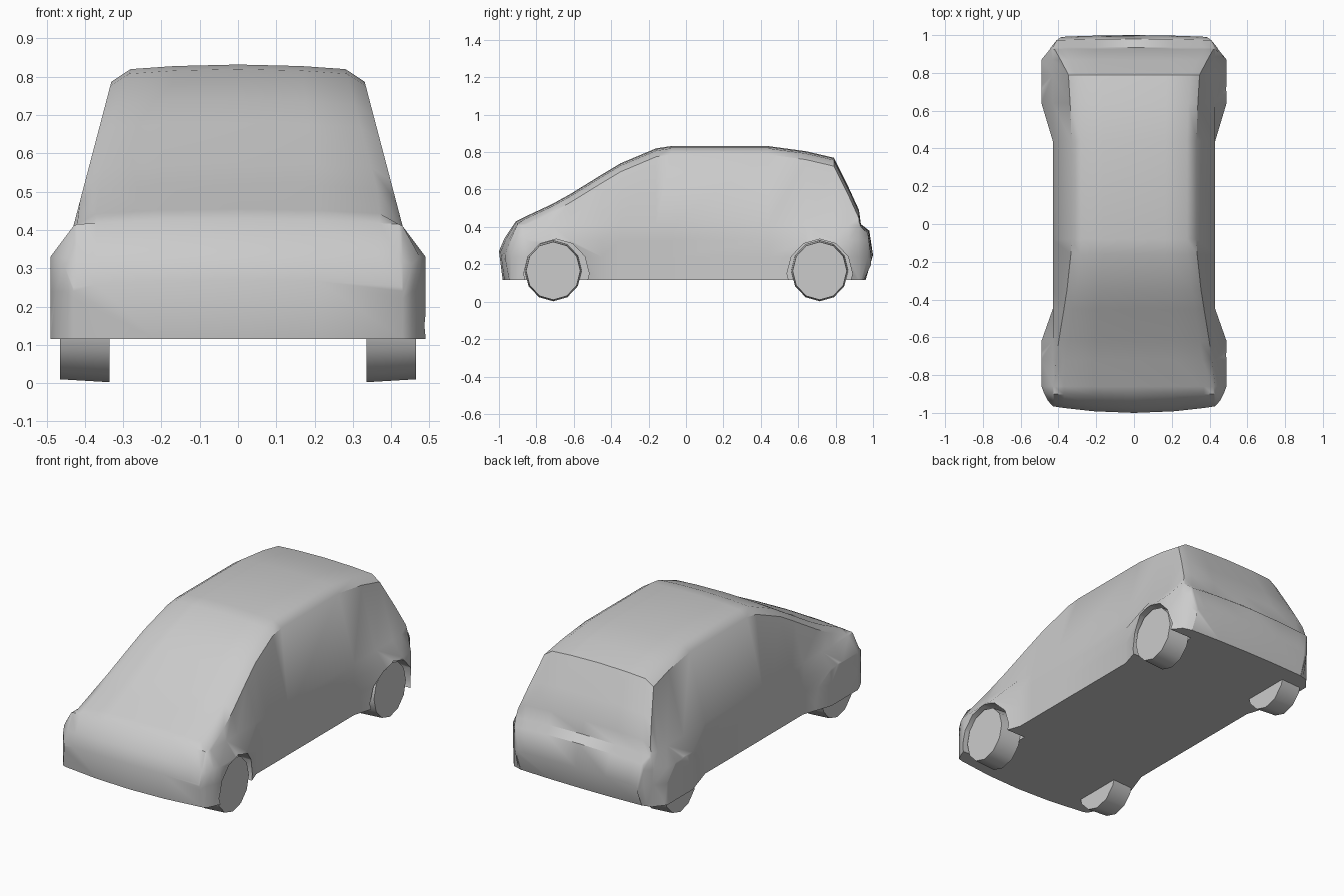
import bpy, bmesh, math
from mathutils import Matrix

cube = bpy.data.objects.get("Cube")
if cube:
    bpy.data.objects.remove(cube, do_unlink=True)

paint = bpy.data.materials.new("plain_grey")
paint.use_nodes = True
GREY = (0.6, 0.6, 0.6, 1)
paint.diffuse_color = GREY
paint.node_tree.nodes["Principled BSDF"].inputs["Base Color"].default_value = GREY


def finish(name, bm):
    bmesh.ops.recalc_face_normals(bm, faces=bm.faces)
    mesh = bpy.data.meshes.new(name)
    bm.to_mesh(mesh)
    bm.free()
    mesh.materials.append(paint)
    obj = bpy.data.objects.new(name, mesh)
    bpy.context.collection.objects.link(obj)
    return obj


def activate(obj):
    bpy.ops.object.select_all(action='DESELECT')
    obj.select_set(True)
    bpy.context.view_layer.objects.active = obj


FLOOR, BELT = 0.115, 0.41


def section(y, top, w, bow, pull):
    """Ring of points across the body, bottom centre round to top centre and back."""
    belt_z = min(BELT, top - 0.02)
    belt_x = min(0.43, w)
    shoulder_z = max(belt_z + 0.005, top - 0.045)
    shoulder_x = min(belt_x - 0.01, 0.43 - (shoulder_z - BELT) * 0.263)
    half = [(0, FLOOR), (w / 2, FLOOR), (w, FLOOR), (w, min(0.24, top - 0.05)),
            (w, min(0.33, top - 0.03)), (belt_x, belt_z), (shoulder_x, shoulder_z),
            (shoulder_x - 0.05, top - 0.012), (shoulder_x / 2, top - 0.004), (0, top)]
    ring = half + [(-x, z) for x, z in half[-2:0:-1]]
    return [(x, y + bow * (x / 0.43) ** 2 + (pull if z == FLOOR else 0), z) for x, z in ring]


# Body stations: y, roof height, half width, end curvature, tuck of the lower edge
stations = [
    (-1.0, 0.27, 0.43, 0.035, 0.02), (-0.97, 0.34, 0.455, 0.03, 0),
    (-0.91, 0.43, 0.475, 0.01, 0), (-0.86, 0.455, 0.49, 0, 0),
    (-0.72, 0.52, 0.49, 0, 0), (-0.62, 0.575, 0.49, 0, 0),
    (-0.45, 0.68, 0.43, 0, 0), (-0.35, 0.74, 0.43, 0, 0),
    (-0.16, 0.82, 0.43, 0, 0), (-0.08, 0.832, 0.43, 0, 0),
    (0.44, 0.832, 0.43, 0, 0), (0.64, 0.805, 0.49, 0, 0),
    (0.79, 0.77, 0.49, 0, 0), (0.87, 0.61, 0.49, 0, 0),
    (0.925, 0.49, 0.445, 0, 0), (0.935, 0.415, 0.44, 0, 0),
    (0.98, 0.38, 0.41, -0.008, -0.03), (1.0, 0.25, 0.385, -0.012, -0.04)]

bm = bmesh.new()
rings = [[bm.verts.new(p) for p in section(*s)] for s in stations]
n = len(rings[0])
for a, b in zip(rings, rings[1:]):
    for i in range(n):
        j = (i + 1) % n
        bm.faces.new((a[i], a[j], b[j], b[i]))
for r in (rings[0], rings[-1]):
    bm.faces.new((r[0], r[1], r[8], r[9]))
    bm.faces.new(r[1:9])
    bm.faces.new((r[0], r[9], r[10], r[17]))
    bm.faces.new(r[10:18])
body = finish("body", bm)


def drum(name, x0, x1, y, z, ry, rz, inner=1.0):
    """Twelve-sided drum lying along x, from x0 to x1."""
    bm = bmesh.new()
    bmesh.ops.create_cone(bm, cap_ends=True, segments=12, radius1=inner, radius2=1, depth=1)
    turn = Matrix.Rotation(math.pi / 2, 4, 'Y')
    size = Matrix.Diagonal((x1 - x0, ry, rz, 1))
    place = Matrix.Translation(((x0 + x1) / 2, y, z))
    bm.transform(place @ size @ turn)
    return finish(name, bm)


# Wheel arches cut into the body
for y in (-0.693, 0.715):
    for side in (1, -1):
        cutter = drum("arch_cutter", side * 0.335, side * 0.6, y, 0.15, 0.175, 0.185)
        cutter.hide_render = True
        activate(body)
        mod = body.modifiers.new("arch", 'BOOLEAN')
        mod.operation = 'DIFFERENCE'
        mod.solver = 'EXACT'
        mod.object = cutter
        bpy.ops.object.modifier_apply(modifier=mod.name)
        bpy.data.objects.remove(cutter, do_unlink=True)

# Wheels, slightly larger on the inner side
wheels = []
for end, y in (("front", -0.71), ("rear", 0.715)):
    for name, side in (("left", 1), ("right", -1)):
        wheels.append(drum(f"{end}_{name}_wheel", side * 0.335, side * 0.465, y,
                           0.165, 0.145, 0.155, 1.05))

for obj in [body] + wheels:
    activate(obj)
    bpy.ops.object.shade_smooth_by_angle(angle=math.radians(42))
